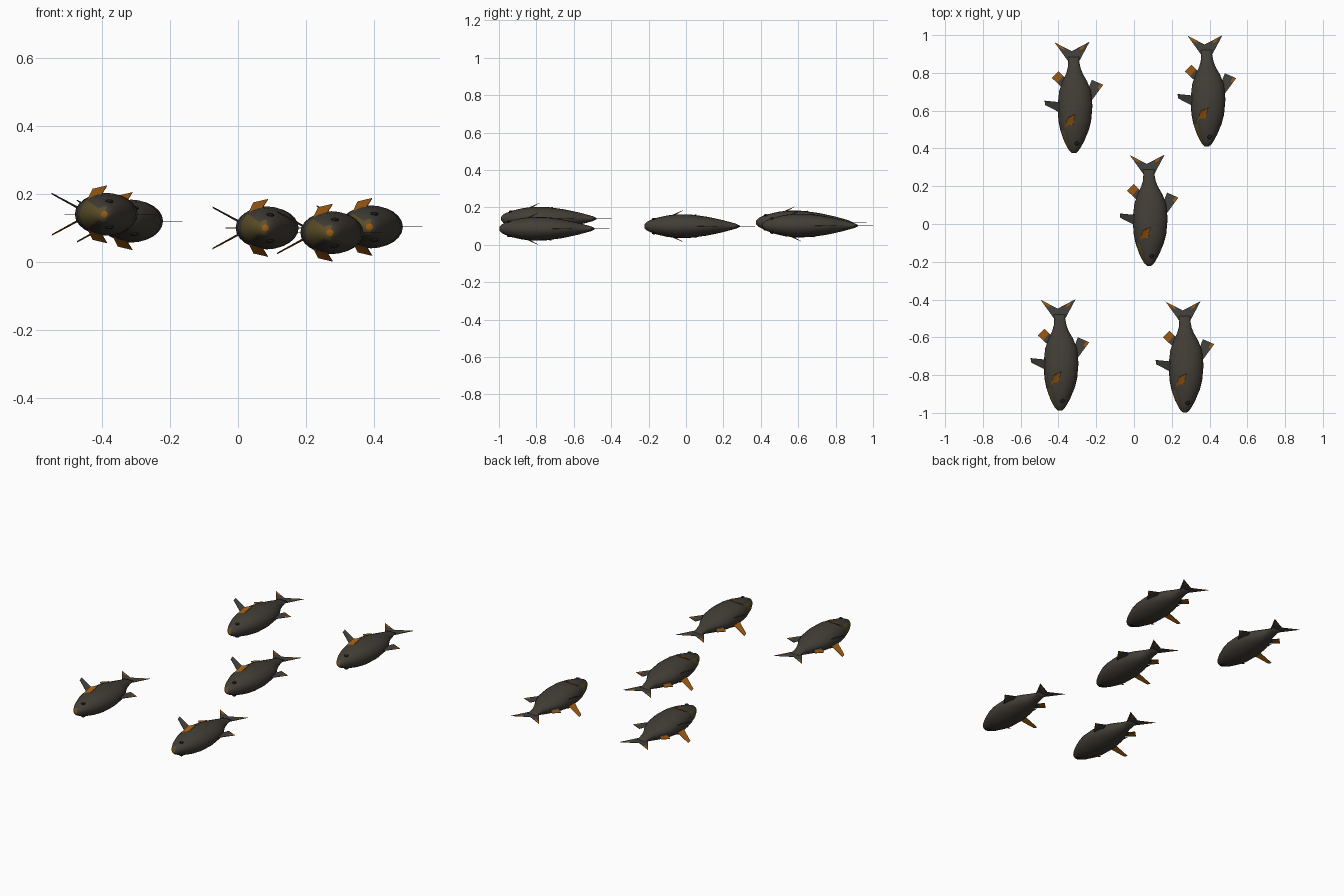
import bpy, bmesh, math
from mathutils import Vector

cube = bpy.data.objects.get("Cube")
if cube:
    bpy.data.objects.remove(cube, do_unlink=True)


def material(name, r, g, b):
    m = bpy.data.materials.new(name)
    m.use_nodes = True
    m.diffuse_color = (r, g, b, 1)
    bsdf = m.node_tree.nodes["Principled BSDF"]
    bsdf.inputs["Base Color"].default_value = (r, g, b, 1)
    bsdf.inputs["Roughness"].default_value = 0.8
    return m


MATS = [material("dark_scales", .055, .047, .037),
        material("fin_grey", .058, .054, .048),
        material("fin_orange", .34, .105, .006),
        material("throat_olive", .11, .08, .022),
        material("eye_black", .012, .011, .01)]
SCALES, GREY, ORANGE, OLIVE, BLACK = range(len(MATS))

# Each fish lies on its side: nose toward -y, back toward +x, belly toward -x.
# Stations: distance from nose, belly edge, back edge, half thickness
STATIONS = [(.0, -.010, .010, .010), (.012, -.024, .024, .023), (.03, -.035, .036, .032),
            (.063, -.052, .054, .044), (.12, -.072, .078, .057),
            (.17, -.082, .091, .063), (.25, -.087, .098, .062),
            (.33, -.078, .090, .051), (.38, -.060, .070, .041),
            (.42, -.042, .047, .032), (.45, -.033, .035, .024),
            (.49, -.030, .027, .013), (.51, -.034, .030, .003)]
SIDES = 24


def finish(bm, name, smooth=False):
    bmesh.ops.recalc_face_normals(bm, faces=bm.faces[:])
    for f in bm.faces:
        f.smooth = smooth
    mesh = bpy.data.meshes.new(name)
    bm.to_mesh(mesh)
    bm.free()
    for m in MATS:
        mesh.materials.append(m)
    return mesh


def body_mesh():
    bm = bmesh.new()
    rings = []
    for t, lo, hi, thick in STATIONS:
        ring = []
        for i in range(SIDES):
            a = math.tau * i / SIDES
            x = (lo + hi) / 2 + (hi - lo) / 2 * math.cos(a)
            ring.append(bm.verts.new((x, t, thick * math.sin(a))))
        rings.append(ring)
    for r, s in zip(rings, rings[1:]):
        for i in range(SIDES):
            j = (i + 1) % SIDES
            bm.faces.new((r[i], r[j], s[j], s[i]))
    nose = bm.faces.new(rings[0])
    bm.faces.new(rings[-1])
    bmesh.ops.recalc_face_normals(bm, faces=bm.faces[:])
    # Olive throat on the forward belly side, orange lips
    for f in bm.faces:
        n, c = f.normal, f.calc_center_median()
        if n.x < .1 and n.y < -.22 and abs(n.z) < .72 and c.y < .2:
            f.material_index = OLIVE
    nose.material_index = ORANGE
    return finish(bm, "body", True)


def fin_mesh(name, corners, rule, steps=4):
    """Flat grid between root_a, root_b, tip_b, tip_a; rule(u, v) picks the colour."""
    ra, rb, tb, ta = (Vector(c) for c in corners)
    bm = bmesh.new()
    grid = []
    for j in range(steps + 1):
        v = j / steps
        a, b = ra.lerp(ta, v), rb.lerp(tb, v)
        grid.append([bm.verts.new(a.lerp(b, i / steps)) for i in range(steps + 1)])
    for j in range(steps):
        for i in range(steps):
            f = bm.faces.new((grid[j][i], grid[j][i + 1], grid[j + 1][i + 1], grid[j + 1][i]))
            f.material_index = rule((i + .5) / steps, (j + .5) / steps)
    return finish(bm, name)


def eye_mesh(side):
    bm = bmesh.new()
    bmesh.ops.create_uvsphere(bm, u_segments=12, v_segments=8, radius=.012)
    for v in bm.verts:
        v.co.z *= .5
        v.co += Vector((.014, .052, side * .038))
    for f in bm.faces:
        f.material_index = BLACK if f.calc_center_median().xy.length_squared < 1 else GREY
    return finish(bm, "eye", True)


def mirrored(corners):
    return [(x, y, -z) for x, y, z in corners]


def grey(u, v):
    return GREY


def orange(u, v):
    return ORANGE


PELVIC = [(-.075, .215, .015), (-.075, .27, .02), (-.155, .278, .062), (-.152, .255, .058)]
PECTORAL = [(-.053, .125, .036), (-.012, .132, .052), (.008, .206, .084), (-.035, .187, .074)]

parts = {
    "body": body_mesh(),
    "eye_upper": eye_mesh(1),
    "eye_lower": eye_mesh(-1),
    "dorsal_fin": fin_mesh("dorsal_fin", [(.08, .26, 0), (.07, .325, 0), (.095, .388, 0), (.155, .362, 0)],
                           lambda u, v: ORANGE if v > .8 and u < .3 else GREY),
    "anal_fin": fin_mesh("anal_fin", [(-.06, .345, 0), (-.033, .385, 0), (-.082, .434, 0), (-.117, .398, 0)],
                         lambda u, v: ORANGE if v > .5 else GREY),
    "tail_back_lobe": fin_mesh("tail_back_lobe", [(.028, .487, 0), (-.003, .487, 0), (-.012, .54, 0), (.083, .59, 0)],
                               lambda u, v: ORANGE if v > .7 and .25 < u < .5 else GREY),
    "tail_belly_lobe": fin_mesh("tail_belly_lobe", [(-.031, .487, 0), (-.003, .487, 0), (-.012, .54, 0), (-.103, .587, 0)],
                                lambda u, v: ORANGE if v > .7 and u < .5 else GREY),
    "pelvic_fin_upper": fin_mesh("pelvic_fin_upper", PELVIC, grey),
    "pelvic_fin_lower": fin_mesh("pelvic_fin_lower", mirrored(PELVIC), orange),
    "pectoral_fin_upper": fin_mesh("pectoral_fin_upper", PECTORAL, orange),
    "pectoral_fin_lower": fin_mesh("pectoral_fin_lower", mirrored(PECTORAL), orange),
}

# Nose position of every fish in the shoal
SHOAL = [(-.318, .375, .12), (.386, .41, .103), (.08, -.222, .1),
         (-.392, -.988, .14), (.27, -.998, .086)]

for number, place in enumerate(SHOAL, 1):
    for part, mesh in parts.items():
        obj = bpy.data.objects.new(f"fish_{number}_{part}", mesh)
        obj.location = place
        bpy.context.collection.objects.link(obj)
        if "fin" in part or "lobe" in part:
            solid = obj.modifiers.new("thickness", "SOLIDIFY")
            solid.thickness = .002
            solid.offset = 0
